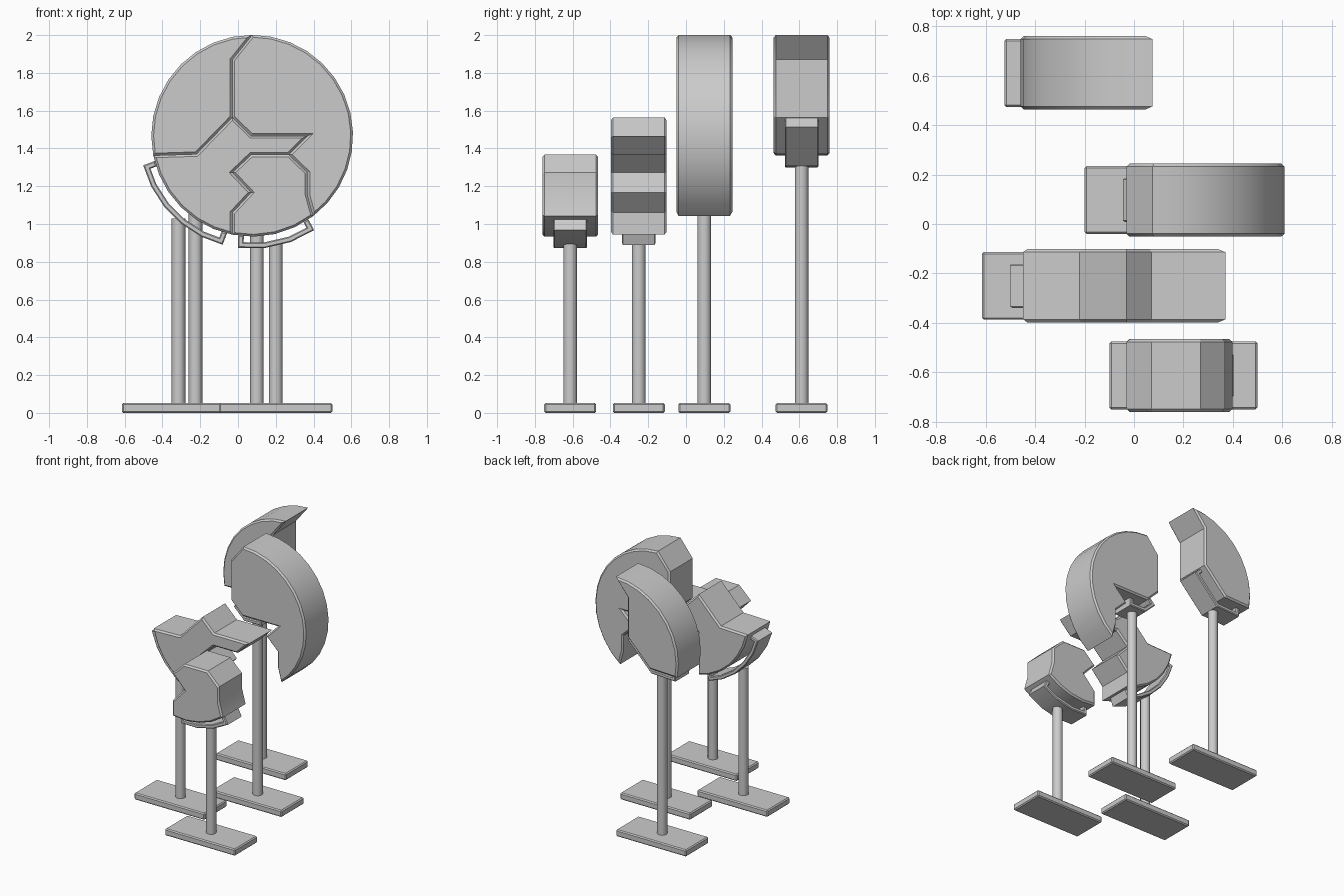
import bpy, bmesh, math
from mathutils import Vector

if "Cube" in bpy.data.objects:
    bpy.data.objects.remove(bpy.data.objects["Cube"])

CX, CZ, R = 0.075, 1.467, 0.534


def arc(a0, a1, r=R, step=11.25):
    """Points on the disc rim between two angles in degrees."""
    n = max(1, round(abs(a1 - a0) / step))
    angs = [math.radians(a0 + (a1 - a0) * i / n) for i in range(n + 1)]
    return [(CX + r * math.cos(a), CZ + r * math.sin(a)) for a in angs]


def finish(bm, name):
    bmesh.ops.recalc_face_normals(bm, faces=bm.faces[:])
    me = bpy.data.meshes.new(name)
    bm.to_mesh(me)
    bm.free()
    ob = bpy.data.objects.new(name, me)
    bpy.context.collection.objects.link(ob)
    bpy.ops.object.select_all(action='DESELECT')
    ob.select_set(True)
    bpy.context.view_layer.objects.active = ob
    bpy.ops.object.shade_smooth_by_angle(angle=math.radians(30))
    return ob


def prism(name, outline, y, depth, bevel):
    """Extrude an x-z outline along y and chamfer the front and back rims."""
    bm = bmesh.new()
    face = bm.faces.new([bm.verts.new((px, y - depth / 2, pz)) for px, pz in outline])
    ext = bmesh.ops.extrude_face_region(bm, geom=[face], use_keep_orig=True)
    verts = [g for g in ext['geom'] if isinstance(g, bmesh.types.BMVert)]
    bmesh.ops.translate(bm, verts=verts, vec=(0, depth, 0))
    bmesh.ops.recalc_face_normals(bm, faces=bm.faces[:])
    rims = [e for e in bm.edges if abs(e.verts[0].co.y - e.verts[1].co.y) < 1e-6]
    bmesh.ops.bevel(bm, geom=rims, offset=bevel, segments=1, affect='EDGES')
    return finish(bm, name)


def offset(path, d):
    """Mitred offset to the right of the path direction."""
    pts = [Vector(p) for p in path]
    out = []
    for i, p in enumerate(pts):
        dirs = []
        if i > 0:
            dirs.append((p - pts[i - 1]).normalized())
        if i < len(pts) - 1:
            dirs.append((pts[i + 1] - p).normalized())
        ns = [Vector((v.y, -v.x)) for v in dirs]
        m = sum(ns, Vector((0, 0))).normalized()
        out.append(p + m * d / m.dot(ns[0]))
    return out


def cradle(name, path, y):
    """Strap below the piece with both ends turned up to touch it."""
    t = 0.03
    outer, inner = offset(path, 0.065), offset(path, 0.035)
    first, last = Vector(path[0]), Vector(path[-1])
    s = (Vector(path[1]) - first).normalized() * t
    e = (last - Vector(path[-2])).normalized() * t
    inner[0] += s
    inner[-1] -= e
    outline = [first] + outer + [last, last - e] + inner[::-1] + [first + s]
    return prism(name, outline, y, 0.178, 0.006)


def base(name, x, y):
    bm = bmesh.new()
    bmesh.ops.create_cube(bm, size=1)
    for v in bm.verts:
        v.co = (x + v.co.x * 0.6, y + v.co.y * 0.275, 0.026 + v.co.z * 0.052)
    bmesh.ops.bevel(bm, geom=bm.edges[:], offset=0.008, segments=1, affect='EDGES')
    finish(bm, name)


def rod(name, x, y, top):
    bm = bmesh.new()
    bmesh.ops.create_cone(bm, cap_ends=True, segments=24, radius1=0.036,
                          radius2=0.036, depth=top - 0.04)
    bmesh.ops.translate(bm, verts=bm.verts[:], vec=(x, y, (top + 0.04) / 2))
    finish(bm, name)


# Split lines of the disc
top_cut = [(-0.03, 1.87), (-0.03, 1.565)]
left_cut = [(-0.22, 1.37)]
wedge_cut = [(0.07, 1.467), (0.37, 1.467), (0.27, 1.367)]
right_cut = [(0.368, 1.272), (0.368, 1.155)]
low_cut = [(0.07, 1.367), (-0.03, 1.272), (0.07, 1.167), (-0.03, 1.06)]

front = arc(-52.7, -101.25) + low_cut[::-1] + [wedge_cut[-1]] + right_cut
lower = arc(-101.25, -168.75) + left_cut + [top_cut[-1]] + wedge_cut + low_cut
# the large piece skips the underside lines owned by the front piece
large = arc(90, -52.7) + right_cut[::-1] + wedge_cut[::-1] + top_cut[::-1]
back = arc(90, 191.25) + left_cut + top_cut[::-1]

# name, outline, y, stand x, rod top, cradle path
parts = [
    ("front", front, -0.613, 0.20, 0.895, arc(262, 304, 0.533, 14)),
    ("lower", lower, -0.25, -0.315, 1.03, arc(194.5, 255.5, 0.533, 12)),
    ("large", large, 0.097, 0.10, 1.415,
     [(0.0, 1.535), (0.07, 1.467), (0.19, 1.467)]),
    ("back", back, 0.612, -0.225, 1.32,
     [(-0.40, 1.363), (-0.22, 1.37), (-0.035, 1.56)]),
]
for name, outline, y, sx, top, path in parts:
    prism(name + "_disc_piece", outline, y, 0.296, 0.012)
    cradle(name + "_cradle", path, y)
    rod(name + "_stand_rod", sx, y, top)
    base(name + "_stand_base", sx, y)
